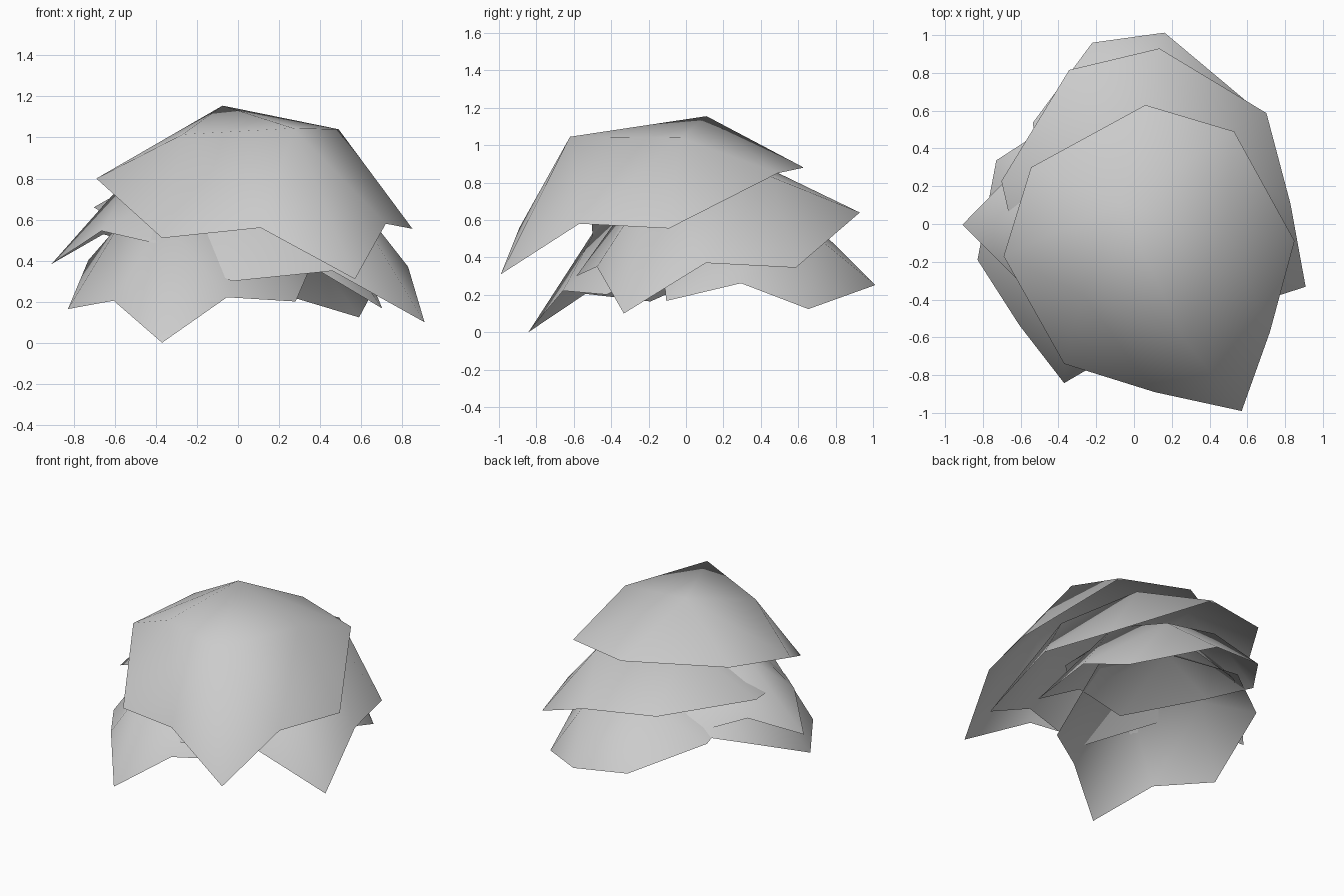
import bpy
from math import radians
from mathutils import Matrix

default_cube = bpy.data.objects.get("Cube")
if default_cube:
    bpy.data.objects.remove(default_cube, do_unlink=True)

# Single plain material
grey = bpy.data.materials.new("light_grey")
grey.use_nodes = True
colour = (0.6, 0.6, 0.6, 1.0)
grey.diffuse_color = colour
grey.node_tree.nodes["Principled BSDF"].inputs["Base Color"].default_value = colour

# Leaf shell: a ragged rim (A to I) around four crown points (P, Q, R, V)
points = {
    "A": (0.57, -0.99, 0.31),
    "B": (0.72, -0.57, 0.58),
    "C": (0.85, -0.09, 0.555),
    "D": (0.53, 0.49, 0.85),
    "E": (0.06, 0.63, 0.88),
    "F": (-0.545, 0.30, 0.87),
    "G": (-0.69, -0.17, 0.80),
    "H": (-0.37, -0.74, 0.51),
    "I": (0.11, -0.89, 0.56),
    "P": (-0.075, 0.11, 1.155),
    "Q": (0.49, -0.03, 1.04),
    "R": (-0.27, -0.38, 1.015),
    "V": (0.27, -0.62, 1.045),
}
crown_faces = "PQD PDE PEF PFG PGR PRV PVQ"
skirt_faces = "QCD QBC QVB VAB VIA VRI RHI RGH"

names = list(points)
faces = [[names.index(letter) for letter in face]
         for face in (crown_faces + " " + skirt_faces).split()]
shell = bpy.data.meshes.new("leaf_shell")
shell.from_pydata(list(points.values()), [], faces)
shell.materials.append(grey)
for polygon in shell.polygons:
    polygon.use_smooth = True
shell.update()


def add_shell(name, location=(0, 0, 0), turn=0, scale=1, tilt=0, tilt_axis="X"):
    """Place one turned, tilted and scaled copy of the leaf shell."""
    leaf = bpy.data.objects.new(name, shell)
    bpy.context.collection.objects.link(leaf)
    leaf.matrix_world = (Matrix.Translation(location)
                         @ Matrix.Rotation(radians(tilt), 4, tilt_axis)
                         @ Matrix.Rotation(radians(turn), 4, "Z")
                         @ Matrix.Scale(scale, 4))
    return leaf


# Stack of overlapping shells, from the crown down
add_shell("top_leaf_shell")
add_shell("middle_leaf_shell", (-0.08, 0.24, -0.21), turn=30)
add_shell("right_leaf_shell", (-0.12, 0.01, 0.03), turn=-119, scale=0.73,
          tilt=9, tilt_axis="Y")
add_shell("lower_front_leaf_shell", (-0.206, 0.08, -0.254), turn=-40, scale=0.82)
add_shell("lower_back_leaf_shell", (-0.045, 0.30, -0.222), turn=26, scale=0.79,
          tilt=-18)
